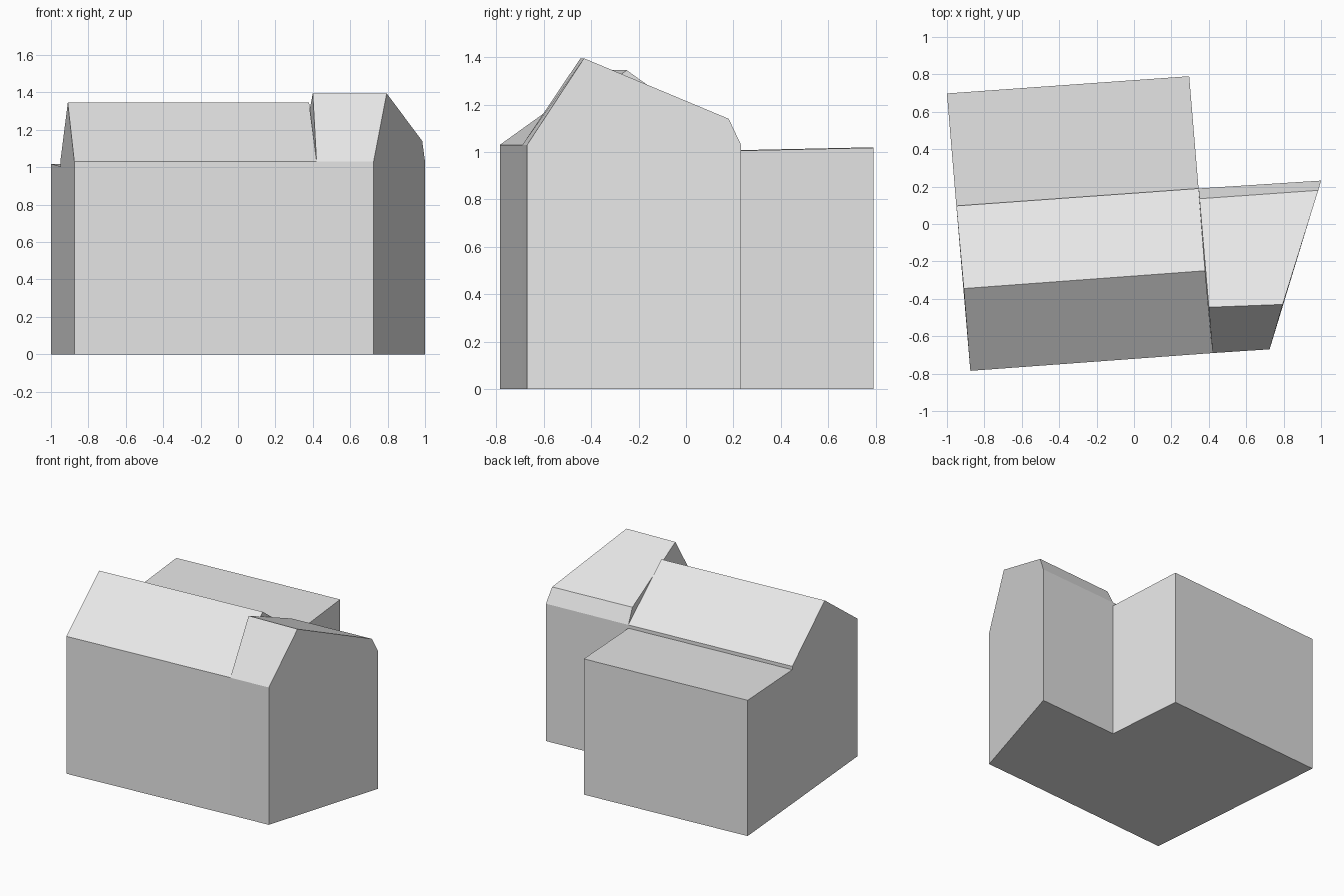
import bpy
import bmesh

old = bpy.data.objects.get("Cube")
if old:
    bpy.data.objects.remove(old, do_unlink=True)

grey = bpy.data.materials.new("light_grey")
grey.use_nodes = True
grey.diffuse_color = (0.8, 0.8, 0.8, 1)
grey.node_tree.nodes["Principled BSDF"].inputs["Base Color"].default_value = (0.8, 0.8, 0.8, 1)


def volume(name, left, right, heights):
    """Span a solid between two end walls; plan points run front to back."""
    bm = bmesh.new()
    ends = []
    for plan in (left, right):
        outline = [(*p, z) for p, z in zip(plan, heights)]
        outline += [(*plan[-1], 0), (*plan[0], 0)]
        ends.append([bm.verts.new(co) for co in outline])
    a, b = ends
    bm.faces.new(a)
    bm.faces.new(b)
    for i in range(len(a)):
        j = (i + 1) % len(a)
        bm.faces.new((a[i], a[j], b[j], b[i]))
    bmesh.ops.recalc_face_normals(bm, faces=bm.faces)
    mesh = bpy.data.meshes.new(name)
    bm.to_mesh(mesh)
    bm.free()
    mesh.materials.append(grey)
    obj = bpy.data.objects.new(name, mesh)
    bpy.context.collection.objects.link(obj)
    return obj


EAVE = 1.03

# Main house with a gable roof
volume("main_house",
       [(-0.875, -0.785), (-0.91, -0.345), (-0.95, 0.097)],
       [(0.42, -0.69), (0.38, -0.25), (0.345, 0.19)],
       [EAVE, 1.345, EAVE])

# Tapered side wing with a higher ridge and a kinked back roof
volume("side_wing",
       [(0.42, -0.69), (0.40, -0.445), (0.35, 0.135), (0.345, 0.19)],
       [(0.725, -0.67), (0.795, -0.43), (0.985, 0.18), (1.0, 0.232)],
       [EAVE, 1.395, 1.14, EAVE])

# Back annex with a nearly flat roof
volume("back_annex",
       [(-0.95, 0.097), (-1.0, 0.698)],
       [(0.345, 0.19), (0.295, 0.79)],
       [1.005, 1.018])
